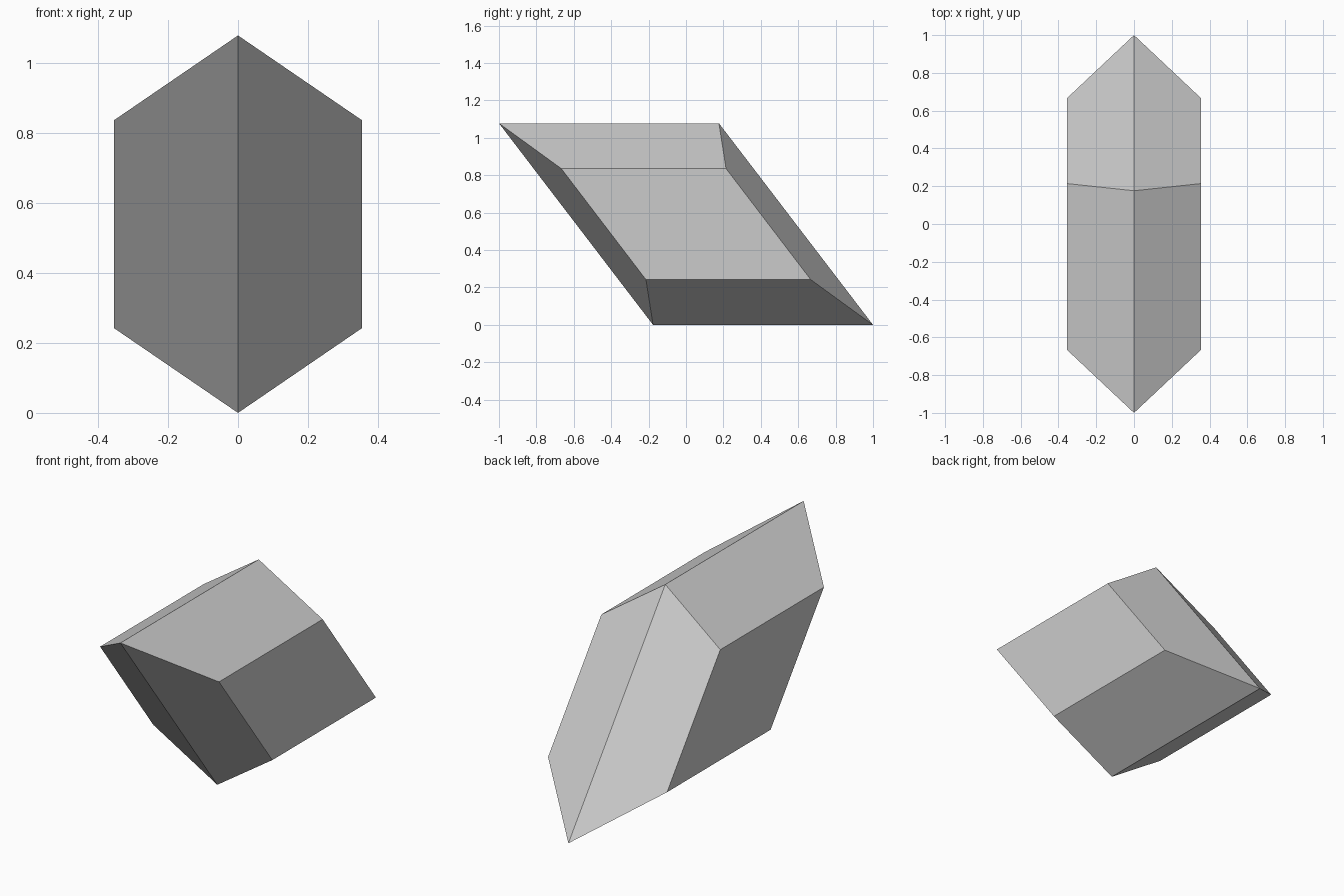
import bpy
import bmesh

cube = bpy.data.objects.get("Cube")
if cube:
    bpy.data.objects.remove(cube, do_unlink=True)

# Plain grey material
grey = bpy.data.materials.new("light_grey")
grey.use_nodes = True
colour = (0.6, 0.6, 0.6, 1)
grey.diffuse_color = colour
grey.node_tree.nodes["Principled BSDF"].inputs["Base Color"].default_value = colour

HALF_WIDTH = 0.354
HEIGHT = 1.078


def section(bm, x, near, far, half_height):
    """Slanted four-sided section in the yz plane, point-symmetric about its centre."""
    top, low = HEIGHT / 2 + half_height, HEIGHT / 2 - half_height
    outline = [(-far, top), (near, top), (far, low), (-near, low)]
    return [bm.verts.new((x, y, z)) for y, z in outline]


# Crystal: large middle section tapering to a smaller one on each side
bm = bmesh.new()
rings = [
    section(bm, -HALF_WIDTH, 0.214, 0.667, 0.297),
    section(bm, 0, 0.176, 1.0, HEIGHT / 2),
    section(bm, HALF_WIDTH, 0.214, 0.667, 0.297),
]
for a, b in zip(rings, rings[1:]):
    for i in range(4):
        j = (i + 1) % 4
        bm.faces.new((a[i], a[j], b[j], b[i]))
bm.faces.new(rings[0])
bm.faces.new(rings[-1])
bmesh.ops.recalc_face_normals(bm, faces=bm.faces)

mesh = bpy.data.meshes.new("crystal")
bm.to_mesh(mesh)
bm.free()
mesh.materials.append(grey)
crystal = bpy.data.objects.new("crystal", mesh)
bpy.context.collection.objects.link(crystal)
